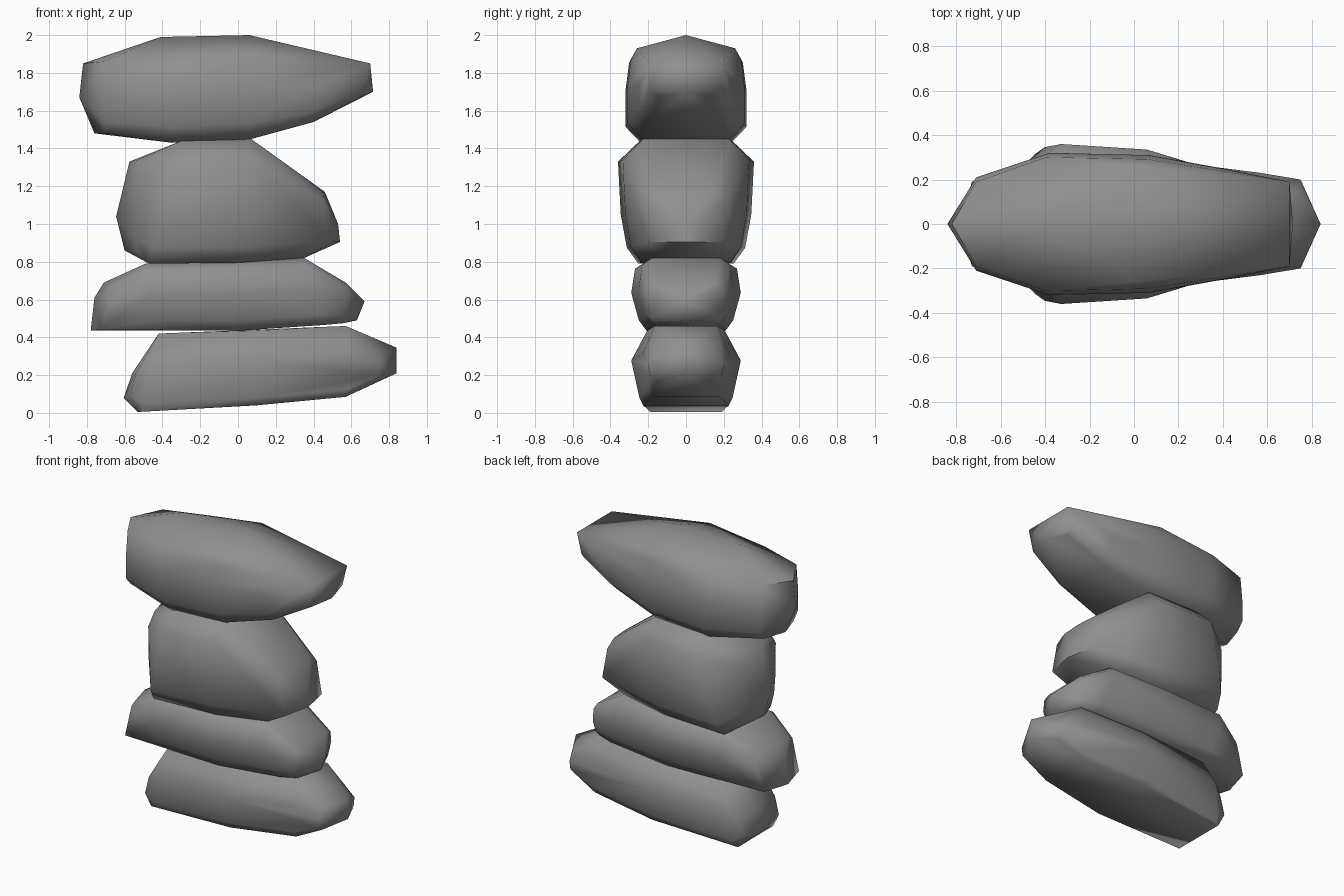
import bpy, bmesh, math

if "Cube" in bpy.data.objects:
    bpy.data.objects.remove(bpy.data.objects["Cube"])

grey = bpy.data.materials.new("dark_stone")
grey.diffuse_color = (0.28, 0.28, 0.28, 1)
grey.use_nodes = True
grey.node_tree.nodes["Principled BSDF"].inputs["Base Color"].default_value = grey.diffuse_color


def stone(name, section, stations, tips):
    """Hull of cross-sections set along x, plus end points.
    section: (height fraction, width fraction), bottom to top
    stations: (x_bottom, z_bottom, x_top, z_top, half_width)
    tips: (x, z, half_width) end points"""
    bm = bmesh.new()

    def pair(x, y, z):
        for s in ((1, -1) if y > 0 else (1,)):
            bm.verts.new((x, s * y, z))

    for xb, zb, xt, zt, w in stations:
        for t, f in section:
            pair(xb + (xt - xb) * t, w * f, zb + (zt - zb) * t)
    for x, z, w in tips:
        pair(x, w, z)
    bmesh.ops.convex_hull(bm, input=bm.verts[:])
    loose = [v for v in bm.verts if not v.link_faces]
    bmesh.ops.delete(bm, geom=loose, context='VERTS')
    bmesh.ops.dissolve_limit(bm, angle_limit=math.radians(1),
                             verts=bm.verts[:], edges=bm.edges[:])
    bmesh.ops.recalc_face_normals(bm, faces=bm.faces[:])
    me = bpy.data.meshes.new(name)
    bm.to_mesh(me)
    bm.free()
    me.materials.append(grey)
    ob = bpy.data.objects.new(name, me)
    bpy.context.collection.objects.link(ob)
    bpy.ops.object.select_all(action='DESELECT')
    ob.select_set(True)
    bpy.context.view_layer.objects.active = ob
    bpy.ops.object.shade_smooth_by_angle(angle=math.radians(62))
    return ob


# Bottom stone
stone("base_stone",
      [(0, .78), (.1, .85), (.6, 1), (1, .71)],
      [(-.51, .01, -.42, .42, .25), (.1, .04, .1, .435, .29),
       (.57, .085, .57, .46, .23), (.75, .17, .75, .32, .20)],
      [(-.53, .005, .19), (-.605, .08, 0), (-.57, .09, .2),
       (-.56, .21, 0), (-.54, .21, .2),
       (.84, .21, 0), (.84, .345, 0), (.75, .2, .19)])

# Flat second stone
stone("second_stone",
      [(0, .72), (.15, .86), (.55, 1), (.9, .93), (1, .72)],
      [(-.70, .45, -.68, .68, .20), (-.42, .44, -.49, .79, .28),
       (0, .435, 0, .80, .29), (.45, .465, .35, .82, .25),
       (.56, .475, .57, .69, .21)],
      [(-.71, .69, 0), (-.76, .61, 0), (-.78, .435, 0), (-.73, .44, .19),
       (.67, .59, 0), (.63, .49, 0)])

# Tall third stone
stone("third_stone",
      [(0, .70), (.13, .87), (.4, .96), (.83, 1), (1, .68)],
      [(-.54, .86, -.53, 1.34, .22), (-.47, .79, -.30, 1.44, .36),
       (0, .795, .07, 1.45, .335), (.35, .82, .32, 1.27, .25),
       (.47, .89, .45, 1.17, .21)],
      [(-.575, 1.33, 0), (-.645, 1.04, 0), (-.60, .86, 0),
       (.46, 1.17, 0), (.53, 1.0, 0), (.54, .905, 0), (.50, .905, .2)])

# Top stone
stone("top_stone",
      [(0, .75), (.15, 1), (.5, 1), (.76, .94), (1, 0)],
      [(-.71, 1.48, -.71, 1.87, .21), (-.35, 1.43, -.41, 1.99, .32),
       (.07, 1.45, .06, 2.0, .31), (.4, 1.54, .4, 1.92, .25),
       (.66, 1.68, .69, 1.85, .19)],
      [(-.82, 1.85, 0), (-.84, 1.67, 0), (-.76, 1.48, 0), (-.71, 1.86, .19),
       (0, 1.93, .26), (.70, 1.85, .19), (.715, 1.70, 0)])
